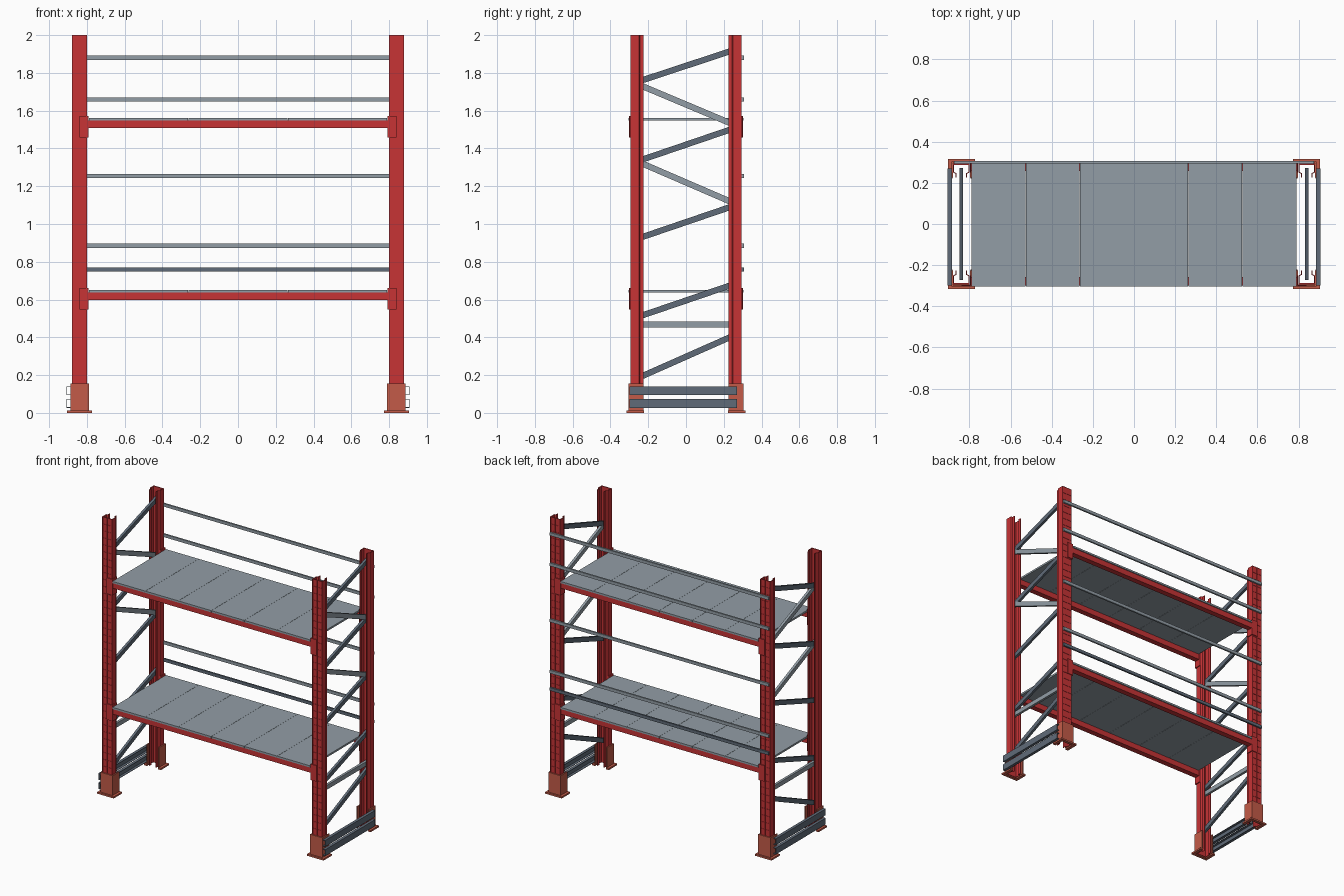
import bpy, bmesh, math
from mathutils import Vector, Matrix

if "Cube" in bpy.data.objects:
    bpy.data.objects.remove(bpy.data.objects["Cube"])


def mat(name, rgb):
    m = bpy.data.materials.new(name)
    m.diffuse_color = (*rgb, 1)
    m.use_nodes = True
    m.node_tree.nodes["Principled BSDF"].inputs["Base Color"].default_value = m.diffuse_color
    return m


RED = mat("red_paint", (0.57, 0.033, 0.036))
ORANGE = mat("orange_red_paint", (0.55, 0.105, 0.065))
LIGHT = mat("light_grey_steel", (0.29, 0.34, 0.38))
DARK = mat("dark_slate_steel", (0.115, 0.147, 0.188))


def finish(name, bm, material, mx=False, my=False):
    """Turn a bmesh into an object, mirrored across x = 0 and/or y = 0."""
    me = bpy.data.meshes.new(name)
    bm.to_mesh(me)
    bm.free()
    me.materials.append(material)
    ob = bpy.data.objects.new(name, me)
    bpy.context.collection.objects.link(ob)
    if mx or my:
        mod = ob.modifiers.new("mirror", 'MIRROR')
        mod.use_axis = (mx, my, False)
        mod.use_mirror_merge = False
    return ob


def add_box(bm, x0, x1, y0, y1, z0, z1):
    c = Vector(((x0 + x1) / 2, (y0 + y1) / 2, (z0 + z1) / 2))
    m = Matrix.Translation(c) @ Matrix.Diagonal((x1 - x0, y1 - y0, z1 - z0, 1))
    bmesh.ops.create_cube(bm, size=1, matrix=m)


def box(name, dims, material, mx=False, my=False):
    bm = bmesh.new()
    add_box(bm, *dims)
    return finish(name, bm, material, mx, my)


def add_prism(bm, pts, vec):
    """Extrude a closed 3D outline along a vector."""
    f = bm.faces.new([bm.verts.new(p) for p in pts])
    r = bmesh.ops.extrude_face_region(bm, geom=[f], use_keep_orig=True)
    vs = [g for g in r["geom"] if isinstance(g, bmesh.types.BMVert)]
    bmesh.ops.translate(bm, verts=vs, vec=vec)
    bmesh.ops.recalc_face_normals(bm, faces=bm.faces[:])


PX = 0.84        # post centre in x
F = -0.295       # front face of the front posts

# Upright posts: open channel with stepped-in lips, open towards the inside
half = [(0.036, F), (0.04, F), (0.04, -0.25), (0.028, -0.244), (0.028, -0.225),
        (0.024, -0.225), (0.024, -0.247), (0.036, -0.253), (0.036, -0.288)]
web = -0.2925
outline = ([(0.036, web)] + half + [(-x, y) for x, y in reversed(half)]
           + [(-0.036, web)])
bm = bmesh.new()
add_prism(bm, [(PX + x, y, 0.005) for x, y in outline], (0, 0, 1.995))
finish("upright_post", bm, RED, True, True)

# Perforated front of each post: two columns of slots pressed into the face
bm = bmesh.new()
rows, z_low, pitch = 37, 0.15, 0.05


def quad(x0, x1, z0, z1):
    return bm.faces.new([bm.verts.new((x, F, z)) for x, z in
                         ((x0, z0), (x1, z0), (x1, z1), (x0, z1))])


quad(PX - 0.036, PX + 0.036, 0.005, z_low)
cells = [quad(PX + a, PX + a + 0.036, z_low + i * pitch, z_low + (i + 1) * pitch)
         for i in range(rows) for a in (-0.036, 0)]
bmesh.ops.inset_individual(bm, faces=cells, thickness=0.0115, depth=0)
for f in cells:   # side walls of the slots
    r = bmesh.ops.extrude_discrete_faces(bm, faces=[f])["faces"][0]
    new, n = list(r.verts), len(r.verts)
    ring = [bm.verts.new(v.co) for v in new]
    for v in new:
        v.co.y += 0.0022
    for i in range(n):
        j = (i + 1) % n
        bm.faces.new((ring[j], ring[i], new[i], new[j]))
finish("post_slotted_face", bm, RED, True, True)

# Protective boots: U-shaped walls around the posts and a U-shaped foot flange
bm = bmesh.new()
for (x0, x1, y0, y1, t, z0, z1) in ((0.79, 0.888, -0.304, -0.225, 0.008, 0.01, 0.155),
                                    (0.772, 0.905, -0.316, -0.222, 0.022, 0, 0.012)):
    u = [(x0, y1), (x0, y0), (x1, y0), (x1, y1), (x1 - t, y1),
         (x1 - t, y0 + t), (x0 + t, y0 + t), (x0 + t, y1)]
    add_prism(bm, [(x, y, z0) for x, y in u], (0, 0, z1 - z0))
finish("foot_boot", bm, ORANGE, True, True)

# Low side guards: two thin channels, open towards the frame
bm = bmesh.new()
for z0 in (0.027, 0.094):
    z1, a, b, t = z0 + 0.046, 0.886, 0.907, 0.003
    c = [(a, z0), (b, z0), (b, z1), (a, z1), (a, z1 - t), (b - t, z1 - t),
         (b - t, z0 + t), (a, z0 + t)]
    add_prism(bm, [(x, -0.30, z) for x, z in c], (0, 0.57, 0))
finish("side_guard", bm, DARK, True)


# Frame braces, given as heights at y = -0.22 and y = 0.22
def brace(name, za, zb, material):
    slope = (zb - za) / 0.44
    ya, yb = -0.272, 0.272
    h = 0.016 * math.sqrt(1 + slope * slope)
    mid = (za + zb) / 2
    bm = bmesh.new()
    add_prism(bm, [(PX - 0.009, y, mid + slope * y + d) for y, d in
                   ((ya, -h), (yb, -h), (yb, h), (ya, h))], (0.018, 0, 0))
    finish(name, bm, material, True)


for za, zb in ((0.20, 0.395), (0.52, 0.67), (0.935, 1.085), (1.345, 1.495), (1.765, 1.91)):
    brace("rising_brace", za, zb, DARK)
for za, zb in ((1.725, 1.54), (1.315, 1.125)):
    brace("falling_brace", za, zb, LIGHT)
brace("level_brace", 0.468, 0.468, LIGHT)

# Shelves: beams, hooked end plates and six deck panels each
for level, z in (("lower", 0.597), ("upper", 1.507)):
    box(level + "_beam", (-0.797, 0.797, -0.298, -0.258, z, z + 0.04), RED, False, True)
    bm = bmesh.new()
    add_box(bm, 0.792, 0.7985, -0.300, -0.25, z - 0.05, z + 0.065)
    add_box(bm, 0.792, 0.838, -0.302, -0.2965, z - 0.05, z + 0.065)
    finish(level + "_beam_connector", bm, RED, True, True)
    bm = bmesh.new()
    w = 1.58 / 6
    for i in range(6):
        x = -0.79 + i * w
        add_box(bm, x + 0.0006, x + w - 0.0006, -0.305, 0.305, z + 0.04, z + 0.053)
    finish(level + "_deck_panels", bm, LIGHT)

# Long rails across the back
for z in (0.76, 0.885, 1.255, 1.66, 1.88):
    box("back_rail", (-0.875, 0.875, 0.294, 0.306, z - 0.011, z + 0.011),
        DARK if z < 0.8 else LIGHT)
